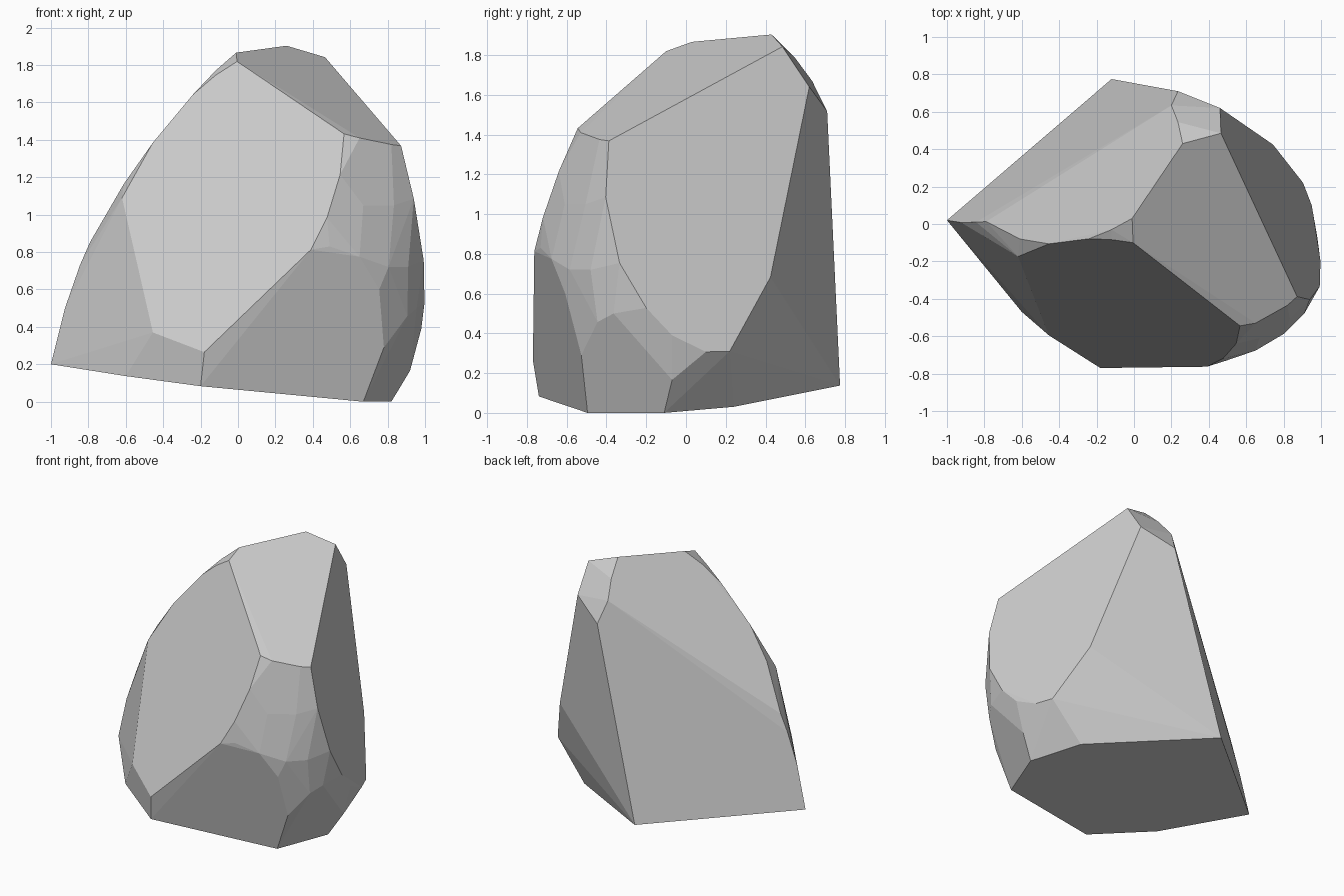
import bpy, bmesh, math


def base_cut(x, y):
    return (x, y, max(0, -0.107 * (x - 0.67) + 0.0417 * (y + 0.495)))


def front_cut(x, z):
    return (x, -0.77 - 0.451 * (x + 0.18) + 0.482 * (z - 0.265), z)


def toe_cut(x, z):
    return (x, -0.77 + 0.26 * (x + 0.18) - 0.24 * (z - 0.265), z)


# tilted underside, outlined in plan
points = [base_cut(*p) for p in (
    (-1, 0.02), (-0.6, -0.47), (-0.2, -0.74), (0.67, -0.495),
    (0.82, -0.11), (0.67, 0.24), (-0.12, 0.775))]

# large leaning front face, outlined in elevation
points += [front_cut(*p) for p in (
    (-0.18, 0.265), (-0.455, 0.37), (-0.62, 1.09), (-0.455, 1.385),
    (-0.24, 1.643), (-0.12, 1.745), (-0.005, 1.819), (0.567, 1.432),
    (0.546, 1.214), (0.476, 0.984), (0.39, 0.813))]

# lower front face
points += [toe_cut(*p) for p in (
    (0.49, 0.83), (0.65, 0.775), (0.755, 0.6), (0.78, 0.29))]

# top face and back corner
points += [(-0.01, 0.03, 1.866), (0.26, 0.43, 1.903), (0.465, 0.485, 1.842),
           (0.872, -0.388, 1.368), (0.65, -0.53, 1.41),
           (0.235, 0.545, 1.79), (0.2, 0.634, 1.67),
           (0.235, 0.71, 1.517), (0.46, 0.62, 1.64)]

# left ridge
points += [(-0.925, 0.008, 0.5), (-0.845, 0.01, 0.73), (-0.79, 0.013, 0.855),
           (-0.61, -0.08, 1.165), (-0.12, -0.03, 1.77)]

# edge of the right face
points += [(0.94, -0.404, 1.085), (0.993, -0.334, 0.754), (0.997, -0.2, 0.528),
           (0.98, -0.07, 0.39), (0.95, 0.1, 0.307), (0.904, 0.22, 0.31),
           (0.743, 0.425, 0.683), (0.92, -0.07, 0.166)]

# rounded facets at the front right
points += [(0.67, -0.61, 1.05), (0.834, -0.505, 1.05), (0.82, -0.435, 1.375),
           (0.805, -0.585, 0.72), (0.91, -0.48, 0.72),
           (0.905, -0.445, 0.457), (0.955, -0.364, 0.5)]

# wrap the chipped outline into a solid and merge near-flat facets
bm = bmesh.new()
for p in points:
    bm.verts.new(p)
hull = bmesh.ops.convex_hull(bm, input=bm.verts)
loose = [v for v in bm.verts if not v.link_faces]
bmesh.ops.delete(bm, geom=loose, context='VERTS')
bmesh.ops.dissolve_limit(bm, angle_limit=math.radians(3),
                         verts=bm.verts, edges=bm.edges)
bmesh.ops.recalc_face_normals(bm, faces=bm.faces)

mesh = bpy.data.meshes.new("rock")
bm.to_mesh(mesh)
bm.free()
rock = bpy.data.objects.new("rock", mesh)
bpy.context.collection.objects.link(rock)
